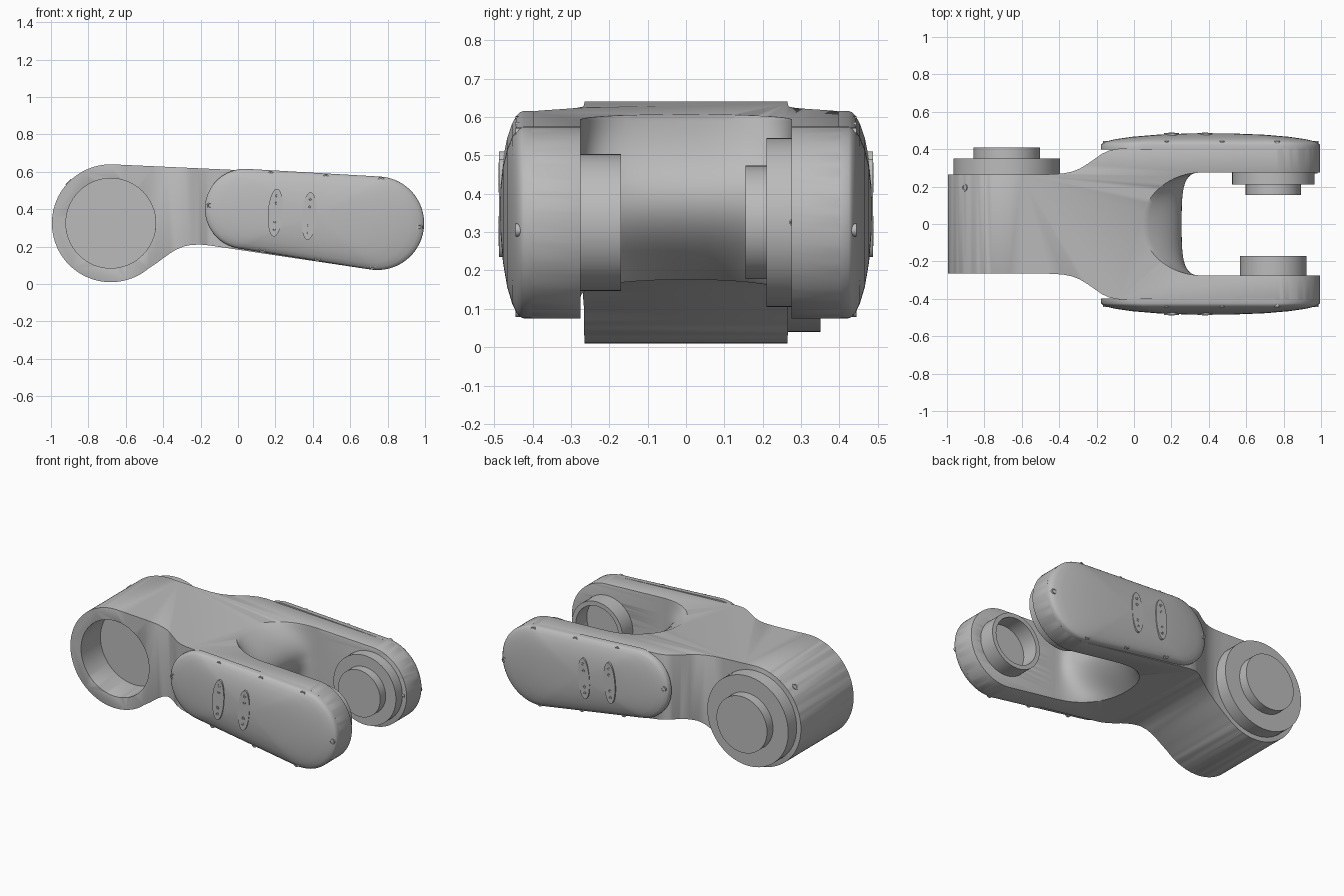
import bpy, bmesh, math
from mathutils import Vector, Matrix

cube = bpy.data.objects.get("Cube")
if cube:
    bpy.data.objects.remove(cube, do_unlink=True)

grey = bpy.data.materials.new("satin_grey")
grey.use_nodes = True
grey.diffuse_color = (0.5, 0.5, 0.5, 1)
grey.node_tree.nodes["Principled BSDF"].inputs["Base Color"].default_value = (0.5, 0.5, 0.5, 1)

HUB = (-0.68, 0.325)   # x, z of the wide joint
TIP = (0.745, 0.325)   # x, z of the fork joint


def finish(name, bm, angle=35):
    bmesh.ops.recalc_face_normals(bm, faces=bm.faces)
    me = bpy.data.meshes.new(name)
    bm.to_mesh(me)
    bm.free()
    me.materials.append(grey)
    ob = bpy.data.objects.new(name, me)
    bpy.context.collection.objects.link(ob)
    smooth(ob, angle)
    return ob


def smooth(ob, angle=35):
    bpy.ops.object.select_all(action='DESELECT')
    bpy.context.view_layer.objects.active = ob
    ob.select_set(True)
    bpy.ops.object.shade_smooth_by_angle(angle=math.radians(angle))


def loft(name, rings, angle=35):
    """Skin a stack of equal-length rings and cap both ends."""
    bm = bmesh.new()
    loops = [[bm.verts.new(p) for p in ring] for ring in rings]
    n = len(loops[0])
    for a, b in zip(loops, loops[1:]):
        for i in range(n):
            bm.faces.new((a[i], a[(i + 1) % n], b[(i + 1) % n], b[i]))
    bm.faces.new(loops[0])
    bm.faces.new(loops[-1])
    return finish(name, bm, angle)


def arc(c, r, a0, a1, n):
    angles = [math.radians(a0 + (a1 - a0) * i / n) for i in range(n + 1)]
    return [(c[0] + r * math.cos(a), c[1] + r * math.sin(a)) for a in angles]


def turned(name, c, profile, n=64):
    """Stepped round part about a y axis through c; profile is (radius, y)."""
    return loft(name, [[(x, y, z) for x, z in arc(c, r, 0, 360 - 360 / n, n - 1)]
                       for r, y in profile])


def boolean(ob, cutter, op):
    mod = ob.modifiers.new("cut", 'BOOLEAN')
    mod.object, mod.operation, mod.solver = cutter, op, 'EXACT'
    apply(ob, mod)
    bpy.data.objects.remove(cutter, do_unlink=True)


def apply(ob, mod):
    bpy.context.view_layer.objects.active = ob
    bpy.ops.object.modifier_apply(modifier=mod.name)


def peg(name, loc, normal, r, h, n=16):
    """Small screw head standing on a surface, with a recessed socket."""
    rot = Vector(normal).to_track_quat('Z', 'Y').to_matrix()
    prof = [(r, -h), (r, h), (r * 0.6, h), (r * 0.5, h * 0.3)]
    return loft(name, [[Vector(loc) + rot @ Vector((x, y, z))
                        for x, y in arc((0, 0), rr, 0, 360 - 360 / n, n - 1)]
                       for rr, z in prof])


# Link body: side silhouette crossed with plan silhouette
side = arc(HUB, 0.315, 87.4, 310, 64)
side += [(-0.435, 0.112), (-0.40, 0.138), (-0.365, 0.163), (-0.33, 0.184),
         (-0.29, 0.201), (-0.25, 0.209), (-0.20, 0.211), (-0.15, 0.206)]
side += arc(TIP, 0.25, -98.5, 87.4, 48)
body = loft("link_body", [[(x, y, z) for x, z in side] for y in (-0.6, 0.6)])
half = [(-1.1, 0.265), (-0.6, 0.265), (-0.45, 0.266), (-0.38, 0.27), (-0.33, 0.28),
        (-0.29, 0.296), (-0.25, 0.32), (-0.21, 0.348), (-0.17, 0.376),
        (-0.13, 0.394), (-0.08, 0.403), (1.1, 0.403)]
plan = half + [(x, -y) for x, y in reversed(half)]
boolean(body, loft("plan_cutter", [[(x, y, z) for x, y in plan] for z in (-0.2, 0.9)]),
        'INTERSECT')

# Fork slot with a rounded web between the arms
rings = []
for k in range(29):
    z = 0.11 + 0.56 * k / 28
    u = abs(z - 0.39) / 0.21
    end = 0.255 - 0.195 * min(u, 1.3) ** 2
    n = 3.5 - 1.4 * min(u, 1)
    ring = [(1.2, 0.275, z), (1.2, -0.275, z)]
    for i in range(33):
        t = math.pi * (i / 32 - 0.5)
        y = 0.275 * math.copysign(abs(math.sin(t)) ** (2 / n), t)
        ring.append((end + (0.37 - end) * (1 - abs(math.cos(t)) ** (2 / n)), y, z))
    rings.append(ring)
rings = [[(x, y, -0.1) for x, y, z in rings[0]]] + rings + [[(x, y, 0.9) for x, y, z in rings[-1]]]
boolean(body, loft("slot_cutter", rings), 'DIFFERENCE')

# Open sockets in the hub and in the right arm
boolean(body, turned("hub_bore", HUB, [(0.24, -0.5), (0.24, -0.07)]), 'DIFFERENCE')
boolean(body, turned("tip_bore", TIP, [(0.15, -0.2), (0.15, -0.36)]), 'DIFFERENCE')
bev = body.modifiers.new("soft_edges", 'BEVEL')
bev.width, bev.segments, bev.limit_method = 0.01, 2, 'ANGLE'
bev.angle_limit = math.radians(50)
apply(body, bev)
smooth(body)

# Joint flanges
turned("hub_flange", HUB, [(0.285, 0.25), (0.285, 0.35), (0.178, 0.35), (0.178, 0.41)])
turned("left_arm_flange", TIP, [(0.22, 0.29), (0.22, 0.21), (0.148, 0.21), (0.148, 0.155)])
turned("right_arm_collar", TIP, [(0.15, -0.28), (0.178, -0.28), (0.178, -0.17), (0.15, -0.17),
                                 (0.15, -0.28)])
for i, (x, z) in enumerate(arc(TIP, 0.105, 0, 300, 5)):
    peg(f"socket_screw_{i}", (x, -0.36, z), (0, 1, 0), 0.018, 0.02)

# Domed side covers, vents and screws, mirrored to both arms
outline = arc((0.037, 0.402), 0.214, 87.4, 261.5, 32) + arc(TIP, 0.25, -98.5, 87.4, 32)
dome = [(1, 0.398), (1, 0.424), (0.985, 0.433), (0.95, 0.442), (0.87, 0.453),
        (0.72, 0.466), (0.5, 0.477), (0.25, 0.483), (0.02, 0.485)]
screws = [(-0.15, 0.42), (0.175, 0.585), (0.47, 0.57), (0.765, 0.555),
          (0.97, 0.305), (0.72, 0.095), (0.425, 0.14), (0.13, 0.185)]
cx, cz = 0.41, 0.365
for s, label in ((-1, "right"), (1, "left")):
    loft(label + "_cover", [[(cx + (x - cx) * k, s * y, cz + (z - cz) * k) for x, z in outline]
                            for k, y in dome], 50)
    for i, (x, z) in enumerate(screws):
        peg(f"{label}_cover_screw_{i}", (x, s * 0.432, z), (0, s, 0), 0.017, 0.012)
    for j, (vx, vz) in enumerate(((0.2, 0.382), (0.38, 0.363))):
        tilt = Matrix.Rotation(math.radians(-4), 2)
        spot = lambda x, z: tilt @ Vector((x, z)) + Vector((vx, vz))
        oval = [spot(0.04 * x, 0.128 * z) for x, z in arc((0, 0), 1, 0, 352.5, 47)]
        loft(f"{label}_vent_plate_{j}", [[(p.x, s * y, p.y) for p in oval] for y in (0.455, 0.487)])
        for d in (-0.09, -0.05, 0.05, 0.09):
            p = spot(0, d)
            peg(f"{label}_vent_hole_{j}", (p.x, s * 0.486, p.y), (0, s, 0), 0.010, 0.003, 12)

# Hub set screw and arm locating key
peg("hub_set_screw", (-0.905, 0.195, 0.545), (-0.714, 0, 0.7), 0.02, 0.004)
peg("locating_key", (0.968, 0.278, 0.325), (1, 0, 0), 0.009, 0.012)
